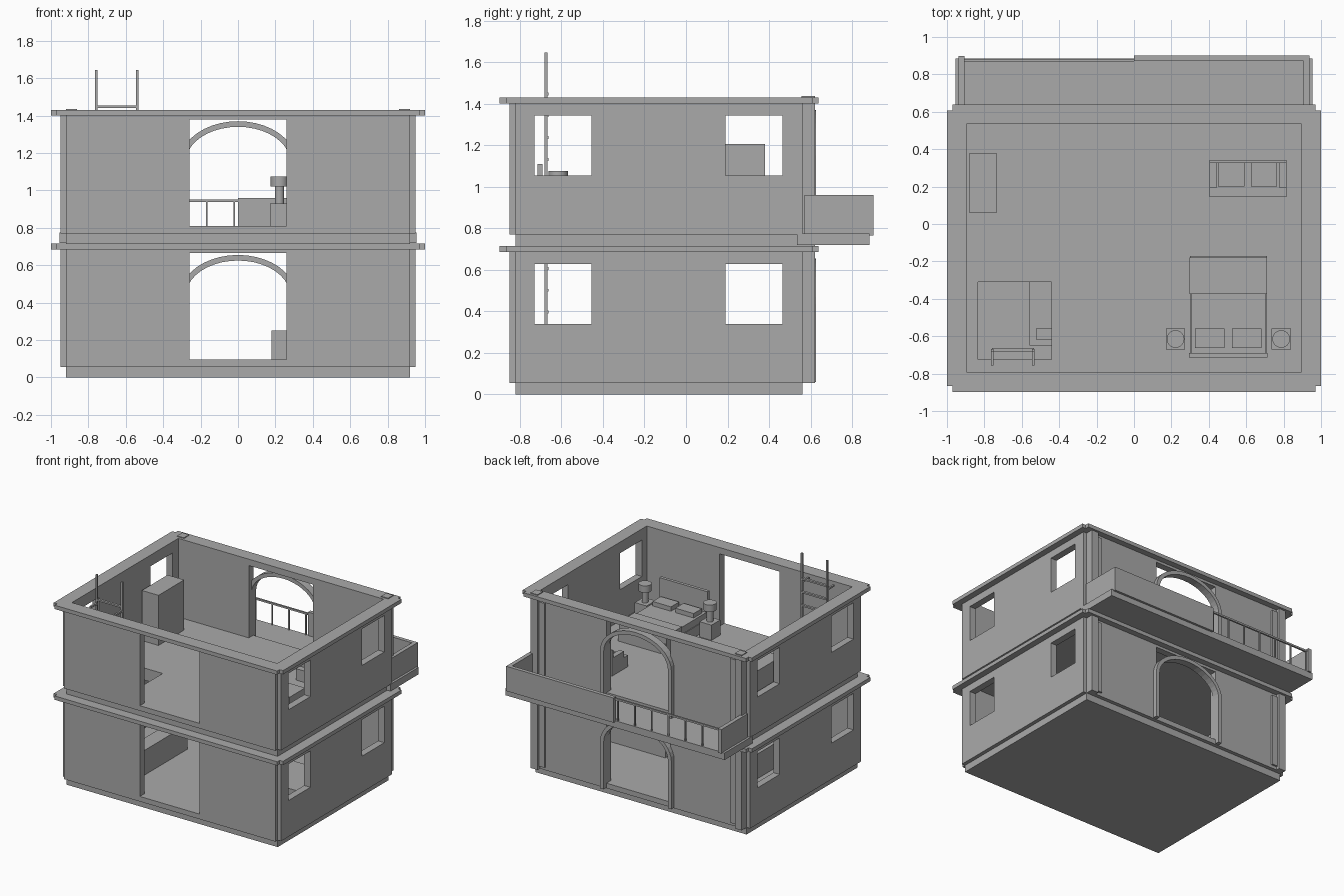
import bpy, bmesh, math

cube = bpy.data.objects.get("Cube")
if cube:
    bpy.data.objects.remove(cube, do_unlink=True)

grey = bpy.data.materials.new("plain grey")
grey.use_nodes = True
COLOUR = (0.4, 0.4, 0.4, 1)
grey.diffuse_color = COLOUR
grey.node_tree.nodes["Principled BSDF"].inputs["Base Color"].default_value = COLOUR


def finish(name, bm):
    bmesh.ops.recalc_face_normals(bm, faces=bm.faces)
    mesh = bpy.data.meshes.new(name)
    bm.to_mesh(mesh)
    bm.free()
    mesh.materials.append(grey)
    obj = bpy.data.objects.new(name, mesh)
    bpy.context.collection.objects.link(obj)
    return obj


def prism(name, points, low, high, upright=False):
    """Extrude a plan outline along z, or an upright outline along y."""
    bm = bmesh.new()
    place = (lambda p: (p[0], low, p[1])) if upright else (lambda p: (p[0], p[1], low))
    face = bm.faces.new([bm.verts.new(place(p)) for p in points])
    out = bmesh.ops.extrude_face_region(bm, geom=[face])
    verts = [v for v in out["geom"] if isinstance(v, bmesh.types.BMVert)]
    d = high - low
    bmesh.ops.translate(bm, verts=verts, vec=(0, d, 0) if upright else (0, 0, d))
    return finish(name, bm)


def box(name, x0, x1, y0, y1, z0, z1):
    return prism(name, [(x0, y0), (x1, y0), (x1, y1), (x0, y1)], z0, z1)


def cylinder(name, x, y, r, z0, z1):
    turn = [math.tau * i / 24 for i in range(24)]
    obj = prism(name, [(x + r * math.cos(a), y + r * math.sin(a)) for a in turn], z0, z1)
    bpy.context.view_layer.objects.active = obj
    bpy.ops.object.select_all(action='DESELECT')
    obj.select_set(True)
    bpy.ops.object.shade_smooth_by_angle()


def cut(obj, holes):
    """Subtract boxes and keep the plain result."""
    cutters = []
    for hole in holes:
        cutter = box("cutter", *hole)
        cutter.hide_render = True
        mod = obj.modifiers.new("cut", 'BOOLEAN')
        mod.operation, mod.solver, mod.object = 'DIFFERENCE', 'EXACT', cutter
        cutters.append(cutter)
    graph = bpy.context.evaluated_depsgraph_get()
    mesh = bpy.data.meshes.new_from_object(obj.evaluated_get(graph))
    obj.modifiers.clear()
    obj.data = mesh
    for cutter in cutters:
        bpy.data.objects.remove(cutter, do_unlink=True)


def notched(x, y0, y1, n=0.03):
    """Rectangle outline with a small square step at each corner."""
    return [(-x + n, y0), (x - n, y0), (x - n, y0 + n), (x, y0 + n),
            (x, y1 - n), (x - n, y1 - n), (x - n, y1), (-x + n, y1),
            (-x + n, y1 - n), (-x, y1 - n), (-x, y0 + n), (-x + n, y0 + n)]


ROOM = (-0.895, 0.895, -0.79, 0.535)
RISE = 0.715

# Two storeys: floor, walls with openings, cornice, arch
for storey, z in (("lower", 0), ("upper", RISE)):
    floor = box(storey + "_floor", -0.92, 0.92, -0.82, 0.56, z, z + 0.095)
    if z:
        cut(floor, [(-0.835, -0.44, -0.725, -0.31, z - 0.1, z + 0.2)])

    walls = prism(storey + "_walls", notched(0.95, -0.85, 0.59), z + 0.055, z + 0.686)
    holes = [ROOM + (z - 0.1, z + 0.9),
             (-0.26, 0.26, -1, -0.6, z + 0.095, z + 0.665),
             (-0.28, 0.28, 0.4, 0.8, z + 0.095, z + 0.665)]
    holes += [(-1.2, 1.2, y, y + 0.275, z + 0.34, z + 0.627) for y in (-0.73, 0.19)]
    cut(walls, holes)

    cornice = prism(storey + "_cornice", notched(1, -0.897, 0.638), z + 0.685, z + 0.715)
    cut(cornice, [ROOM + (z + 0.5, z + 0.9)])

    def arc(a, h):
        steps = [math.pi * i / 20 for i in range(21)]
        return [(a * math.cos(t), z + 0.435 + h * math.sin(t)) for t in steps]
    outline = ([(0.31, z + 0.06)] + arc(0.31, 0.22) + [(-0.31, z + 0.06), (-0.28, z + 0.06)]
               + arc(0.28, 0.19)[::-1] + [(0.28, z + 0.06)])
    prism(storey + "_arch", outline, 0.565, 0.625, upright=True)

    for s in (-1, 1):
        box(storey + "_pilaster", *sorted((s * 0.81, s * 0.86)), 0.58, 0.605, z + 0.08, z + 0.66)

# Back corner columns
for s in (-1, 1):
    box("corner_column", *sorted((s * 0.86, s * 0.92)), 0.555, 0.62, 0.055, 1.436)

# Balcony
box("balcony_floor", -0.955, 0.955, 0.535, 0.884, 0.72, 0.775)
for s in (-1, 1):
    box("balcony_side", *sorted((s * 0.905, s * 0.937)), 0.57, 0.897, 0.77, 0.96)
box("balcony_parapet", 0, 0.937, 0.872, 0.902, 0.765, 0.96)
box("balcony_rail", -0.91, 0, 0.868, 0.882, 0.937, 0.951)
for i in range(7):
    x = -0.02 - 0.147 * i
    box("rail_post", x - 0.005, x + 0.005, 0.87, 0.88, 0.77, 0.94)

# Ladder through the floor opening
for x in (-0.765, -0.545):
    box("ladder_post", x, x + 0.014, -0.682, -0.668, 0.095, 1.645)
    box("ladder_bracket", x, x + 0.014, -0.757, -0.67, 1.41, 1.424)
for i in range(13):
    z = 1.44 - 0.105 * i
    box("ladder_rung", -0.76, -0.535, -0.681, -0.662, z, z + 0.013)

# Bed
F = RISE + 0.095
box("bed_frame", 0.3, 0.71, -0.69, -0.17, F, F + 0.08)
box("mattress", 0.305, 0.705, -0.69, -0.225, F + 0.08, F + 0.135)
box("blanket", 0.298, 0.712, -0.375, -0.18, F + 0.03, F + 0.145)
box("headboard", 0.295, 0.715, -0.715, -0.69, F, F + 0.3)
for x in (0.325, 0.523):
    box("pillow", x, x + 0.16, -0.662, -0.56, F + 0.13, F + 0.17)

# Nightstands with lamps
for x in (0.222, 0.787):
    box("nightstand", x - 0.052, x + 0.052, -0.67, -0.56, F, F + 0.12)
    cylinder("lamp_stem", x, -0.615, 0.024, F + 0.12, F + 0.21)
    cylinder("lamp_shade", x, -0.615, 0.047, F + 0.21, F + 0.265)

# Wardrobe and upstairs sofa
box("wardrobe", -0.88, -0.735, 0.06, 0.38, F, F + 0.395)
box("sofa_base", 0.405, 0.815, 0.145, 0.34, F, F + 0.09)
box("sofa_back", 0.405, 0.815, 0.325, 0.342, F, F + 0.2)
for x in (0.405, 0.775):
    box("sofa_arm", x, x + 0.04, 0.195, 0.335, F, F + 0.14)
for x in (0.45, 0.625):
    box("sofa_cushion", x, x + 0.14, 0.2, 0.33, F + 0.08, F + 0.115)

# Downstairs counter and settee
box("counter", -0.56, -0.44, -0.65, 0.0, 0.095, 0.29)
box("counter_box", -0.52, -0.44, -0.62, -0.555, 0.29, 0.32)
box("settee", 0.18, 0.8, -0.4, 0.0, 0.095, 0.25)
